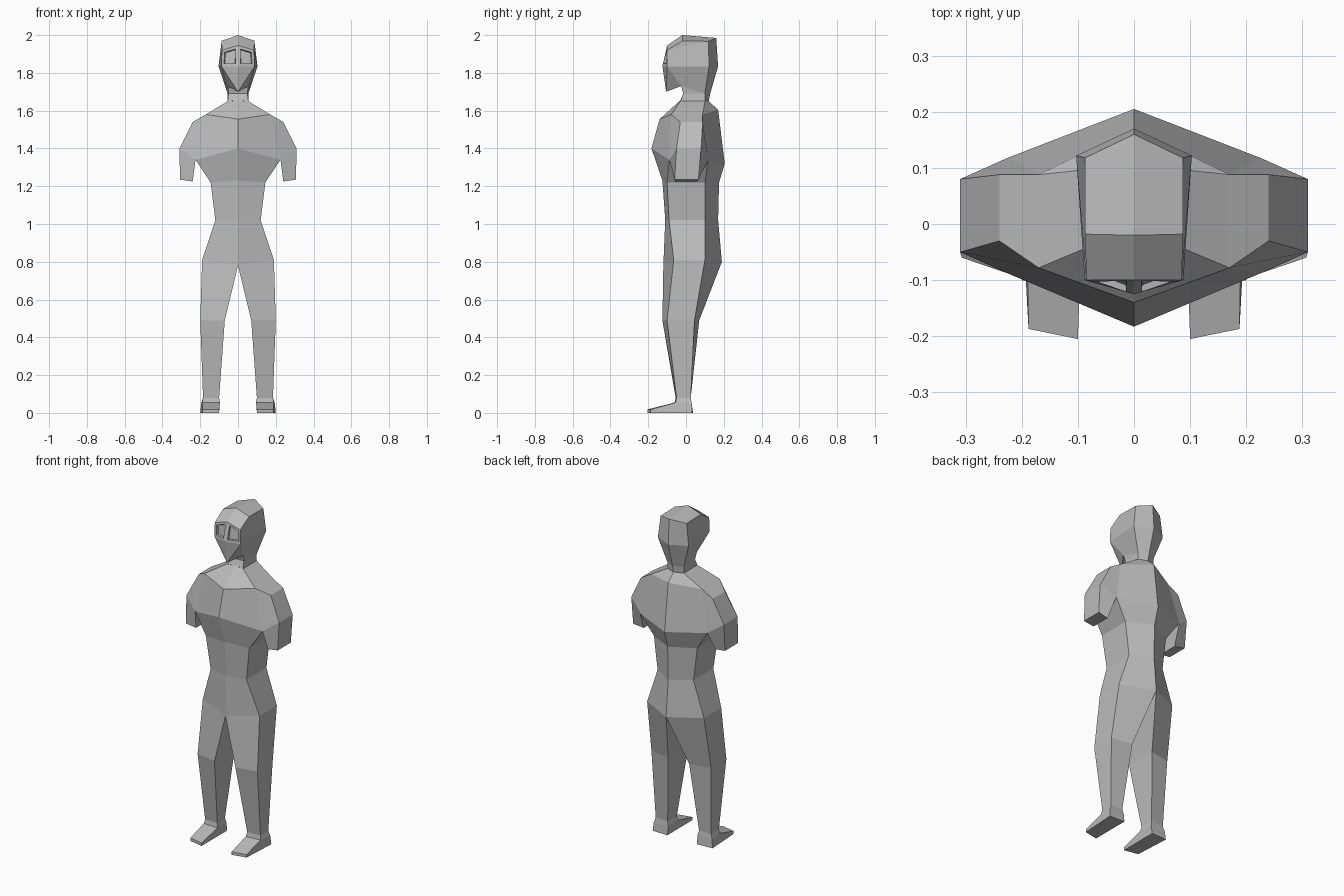
import bpy
import bmesh

cube = bpy.data.objects.get("Cube")
if cube:
    bpy.data.objects.remove(cube, do_unlink=True)

grey = bpy.data.materials.new("plain_grey")
grey.use_nodes = True
COLOUR = (0.5, 0.5, 0.5, 1)
grey.diffuse_color = COLOUR
grey.node_tree.nodes["Principled BSDF"].inputs["Base Color"].default_value = COLOUR


def build(name, rings, closed=False, skip=(), extra=(), detail=None):
    """Loft +x half rings (top to bottom, front to back) and mirror them."""
    bm = bmesh.new()
    rows = [[bm.verts.new(p) for p in ring] for ring in rings]
    for r in range(len(rows) - 1):
        a, b = rows[r], rows[r + 1]
        n = len(a)
        for i in range(n if closed else n - 1):
            j = (i + 1) % n
            if (r, i) not in skip:
                bm.faces.new((a[i], b[i], b[j], a[j]))
    for keys in extra:
        bm.faces.new([rows[r][i] for r, i in keys])
    bmesh.ops.remove_doubles(bm, verts=bm.verts, dist=0.0005)
    bm.normal_update()
    if detail:
        detail(bm)
    mesh = bpy.data.meshes.new(name)
    bm.to_mesh(mesh)
    bm.free()
    mesh.materials.append(grey)
    obj = bpy.data.objects.new(name, mesh)
    bpy.context.collection.objects.link(obj)
    mirror = obj.modifiers.new("mirror", 'MIRROR')
    mirror.use_axis[0] = True
    return obj


def ring(front, side_front, side_back, back):
    """Half ring: front and back are (y, z) on the centre line."""
    return [(0, *front), side_front, side_back, (0, *back)]


# Shared rings where parts meet
neck_base = ring((-.03, 1.655), (.055, -.03, 1.65), (.055, .1, 1.65), (.12, 1.65))
shoulder = ring((-.14, 1.555), (.17, -.078, 1.58), (.17, .088, 1.58), (.17, 1.605))
chest = ring((-.183, 1.4), (.225, -.088, 1.34), (.225, .118, 1.34), (.205, 1.32))
hips = ring((-.12, .78), (.19, -.065, .81), (.19, .1, .81), (.19, .8))
ankle = [(.1, -.055, .08), (.185, -.05, .08), (.185, .025, .08), (.105, .025, .08)]

# Torso, open where the arm joins
build("torso", [
    neck_base, shoulder, chest,
    ring((-.125, 1.23), (.145, -.1, 1.22), (.145, .1, 1.22), (.175, 1.22)),
    ring((-.11, 1.02), (.12, -.09, 1.02), (.12, .1, 1.02), (.17, 1.02)),
    hips], skip={(1, 1)})

# Upper arms: front/back pairs going over the shoulder and round the stump
build("arms", [
    shoulder[1:3],
    [(.24, -.03, 1.54), (.24, .088, 1.54)],
    [(.31, -.05, 1.4), (.31, .08, 1.4)],
    [(.307, -.06, 1.235), (.307, .066, 1.235)],
    [(.24, -.058, 1.225), (.24, .06, 1.225)],
    chest[1:3]],
    extra=[[(0, 0), (5, 0), (2, 0), (1, 0)], [(5, 0), (4, 0), (3, 0), (2, 0)],
           [(1, 1), (2, 1), (5, 1), (0, 1)], [(2, 1), (3, 1), (4, 1), (5, 1)]])

# Legs
build("legs", [
    hips,
    [(.07, -.125, .49), (.2, -.1, .49), (.2, .045, .49), (.07, .07, .49)],
    ankle], closed=True)

# Feet, wedge shaped with a flat sole
heel = [(.2, .033, 0), (.1, .037, 0)]
build("feet", [
    ankle,
    [(.095, -.06, .055), (.19, -.055, .055), (.195, .03, .05), (.097, .03, .05)],
    [(.1, -.205, .018), (.188, -.187, .018)] + heel,
    [(.1, -.205, 0), (.188, -.187, 0)] + heel],
    closed=True, extra=[[(3, 3), (3, 2), (3, 1), (3, 0)]])


def sink_eyes(bm):
    faces = [f for f in bm.faces if f.normal.y < -.8
             and 1.85 < f.calc_center_median().z < 1.93]
    bmesh.ops.inset_individual(bm, faces=faces, thickness=.014, use_even_offset=True)
    bmesh.ops.inset_individual(bm, faces=faces, thickness=.004, depth=-.012)


def head_ring(front, cheek, jaw, side_back, back):
    return [(0, *front), cheek, jaw, side_back, (0, *back)]


# Head and neck; repeated points close up into triangles
crown_front, crown_side = (.087, -.018, 1.97), (.087, .118, 1.967)
brow, cheek = (.085, -.1, 1.92), (.088, -.1, 1.835)
chin, throat = (0, -.105, 1.7), (0, -.025, 1.73)
jaw, nape = (.055, -.025, 1.73), (.055, .1, 1.69)
build("head", [
    head_ring((-.02, 2), crown_front, crown_front, crown_side, (.16, 1.985)),
    head_ring((-.1, 1.945), brow, brow, crown_side, (.16, 1.985)),
    head_ring((-.125, 1.835), cheek, cheek, (.103, .122, 1.835), (.17, 1.835)),
    head_ring(chin[1:], chin, jaw, nape, (.128, 1.69)),
    head_ring(throat[1:], throat, jaw, nape, (.128, 1.69)),
    head_ring((-.015, 1.69), (.025, -.015, 1.69), (.05, -.015, 1.69), nape, (.128, 1.69)),
    head_ring((-.03, 1.655), (.027, -.03, 1.653), *neck_base[1:3], (.12, 1.65))],
    extra=[[(0, 0), (0, 1), (0, 3), (0, 4)]], detail=sink_eyes)
